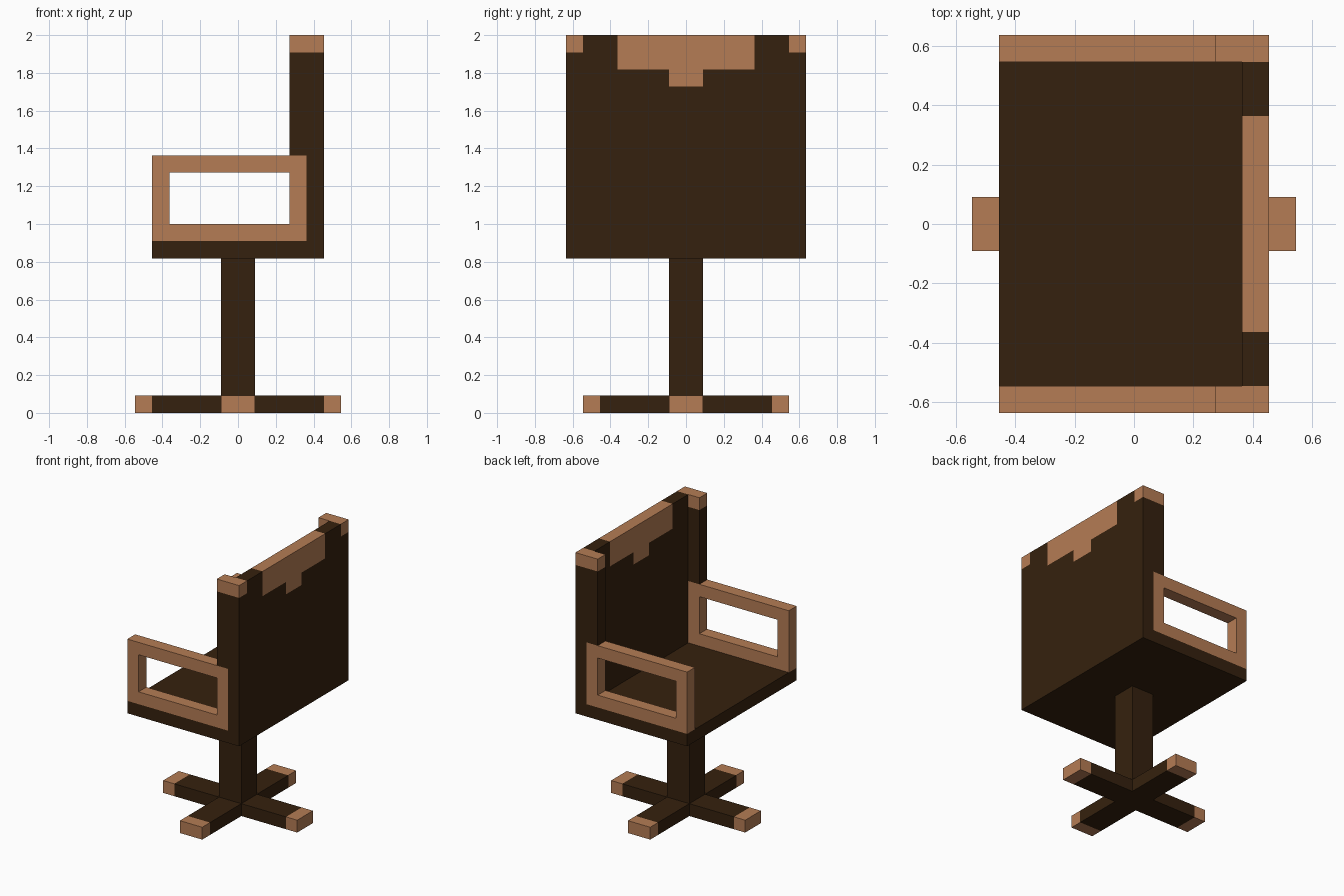
import bpy, bmesh
from mathutils import Vector

if "Cube" in bpy.data.objects:
    bpy.data.objects.remove(bpy.data.objects["Cube"])

U = 1 / 11  # one block of the model


def material(name, rgb):
    m = bpy.data.materials.new(name)
    m.diffuse_color = (*rgb, 1)
    m.use_nodes = True
    m.node_tree.nodes["Principled BSDF"].inputs["Base Color"].default_value = m.diffuse_color
    return m


MATS = [material("dark wood", (0.036, 0.0152, 0.0044)),
        material("light wood", (0.462, 0.202, 0.089))]


def finish(name, bm, rule):
    """Colour faces by their centre (in blocks): True = light wood."""
    bmesh.ops.recalc_face_normals(bm, faces=bm.faces)
    for f in bm.faces:
        f.material_index = int(rule(f.calc_center_median()))
    bmesh.ops.scale(bm, vec=(U, U, U), verts=bm.verts)
    me = bpy.data.meshes.new(name)
    bm.to_mesh(me)
    bm.free()
    for m in MATS:
        me.materials.append(m)
    ob = bpy.data.objects.new(name, me)
    bpy.context.collection.objects.link(ob)
    return ob


def prism(name, points, direction, cuts=(), rule=lambda c: False):
    """Extrude a flat profile, then slice it where the colour changes."""
    bm = bmesh.new()
    face = bm.faces.new([bm.verts.new(p) for p in points])
    ext = bmesh.ops.extrude_face_region(bm, geom=[face], use_keep_orig=True)
    verts = [v for v in ext["geom"] if isinstance(v, bmesh.types.BMVert)]
    bmesh.ops.translate(bm, vec=direction, verts=verts)
    for axis, pos in cuts:
        co, no = Vector(), Vector()
        co[axis], no[axis] = pos, 1
        bmesh.ops.bisect_plane(bm, geom=bm.verts[:] + bm.edges[:] + bm.faces[:],
                               plane_co=co, plane_no=no)
    return finish(name, bm, rule)


def box(name, x0, x1, y0, y1, z0, z1, **kw):
    pts = [(x0, y0, z0), (x1, y0, z0), (x1, y1, z0), (x0, y1, z0)]
    return prism(name, pts, (0, 0, z1 - z0), **kw)


def frame(name, y0, y1):
    """Rectangular armrest loop with an open middle."""
    bm = bmesh.new()
    outer = [(-5, 10), (4, 10), (4, 15), (-5, 15)]
    inner = [(-4, 11), (3, 11), (3, 14), (-4, 14)]
    rings = [[bm.verts.new((x, y, z)) for (x, z), y in
              ((o, y0), (o, y1), (i, y1), (i, y0))] for o, i in zip(outer, inner)]
    for a, b in zip(rings, rings[1:] + rings[:1]):
        for k in range(4):
            n = (k + 1) % 4
            bm.faces.new((a[k], a[n], b[n], b[k]))
    return finish(name, bm, lambda c: True)


# Cross-shaped foot with light tips
cross = [(6, -1), (6, 1), (1, 1), (1, 6), (-1, 6), (-1, 1),
         (-6, 1), (-6, -1), (-1, -1), (-1, -6), (1, -6), (1, -1)]
prism("foot_cross", [(x, y, 0) for x, y in cross], (0, 0, 1),
      cuts=[(0, -5), (0, 5), (1, -5), (1, 5), (0, -1), (0, 1)],
      rule=lambda c: max(abs(c.x), abs(c.y)) > 5)

# Pedestal and seat
box("pedestal", -1, 1, -1, 1, 1, 9)
box("seat", -5, 5, -7, 7, 9, 10)

# Backrest with stepped light crest
box("backrest", 4, 5, -6, 6, 10, 22,
    cuts=[(1, -4), (1, 4), (1, -1), (1, 1), (2, 19), (2, 20)],
    rule=lambda c: (abs(c.y) < 4 and c.z > 20) or (abs(c.y) < 1 and c.z > 19))

# Side posts with light caps, and armrests
post = [(4, 10), (5, 10), (5, 22), (3, 22), (3, 15), (4, 15)]
for side, y in (("right", -7), ("left", 6)):
    prism("back_post_" + side, [(x, y, z) for x, z in post], (0, 1, 0),
          cuts=[(2, 15), (2, 21)], rule=lambda c: c.z > 21)
    frame("armrest_" + side, y, y + 1)
